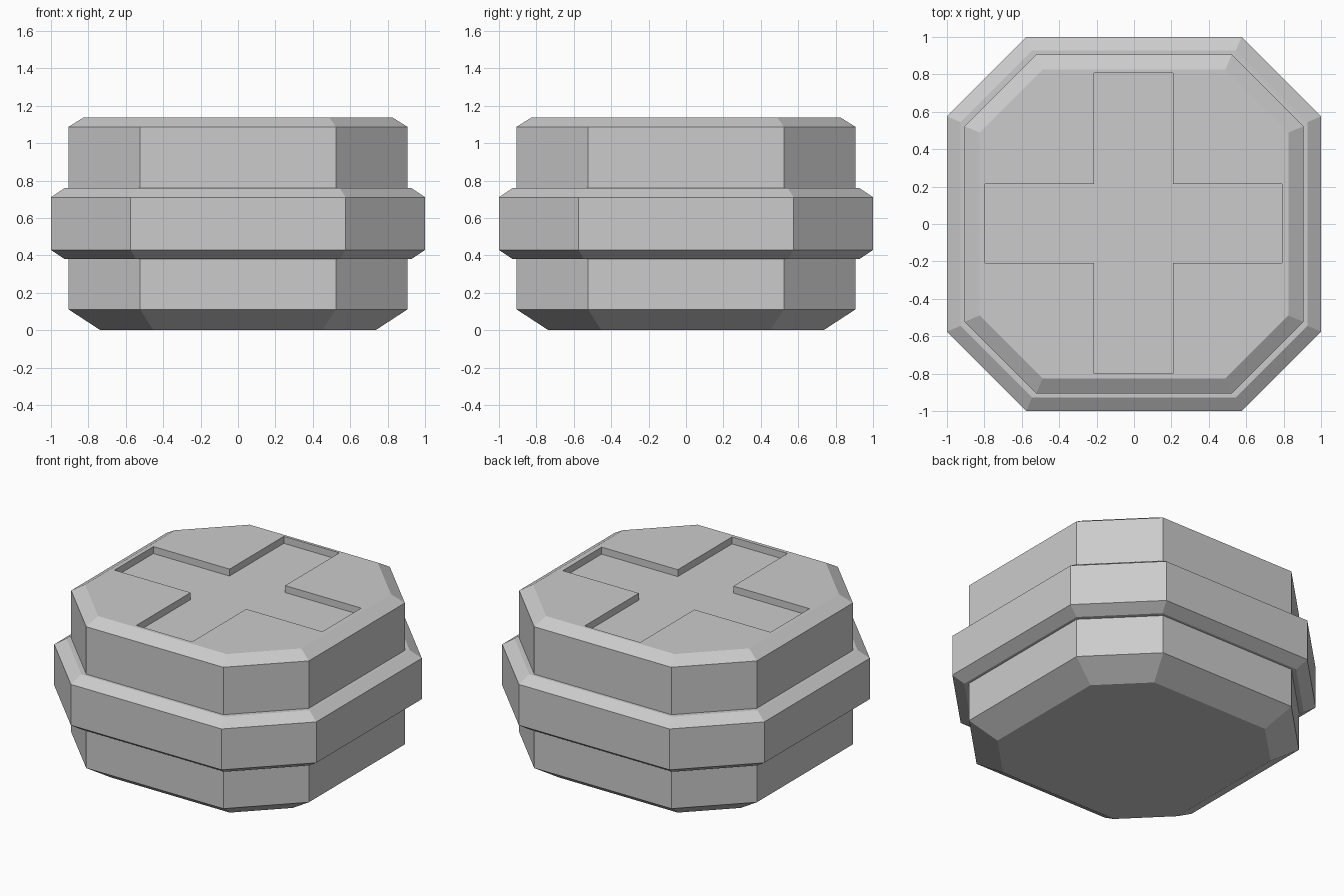
import bpy, bmesh, math

if "Cube" in bpy.data.objects:
    bpy.data.objects.remove(bpy.data.objects["Cube"])


def octagon(half, flat, inset, z):
    # Octagon with equal inset on every side
    a = half - inset
    c = flat - inset * math.tan(math.radians(22.5))
    return [(x, y, z) for x, y in ((a, -c), (a, c), (c, a), (-c, a),
                                   (-a, c), (-a, -c), (-c, -a), (c, -a))]


def loft(name, sections):
    # Solid from stacked outlines with the same point count
    bm = bmesh.new()
    rings = [[bm.verts.new(p) for p in s] for s in sections]
    n = len(rings[0])
    for lower, upper in zip(rings, rings[1:]):
        for i in range(n):
            j = (i + 1) % n
            bm.faces.new((lower[i], lower[j], upper[j], upper[i]))
    bm.faces.new(rings[0][::-1])
    bm.faces.new(rings[-1])
    bmesh.ops.recalc_face_normals(bm, faces=bm.faces)
    mesh = bpy.data.meshes.new(name)
    bm.to_mesh(mesh)
    bm.free()
    obj = bpy.data.objects.new(name, mesh)
    bpy.context.collection.objects.link(obj)
    return obj


# Main body with a deep lower chamfer and a shallow upper one
body = loft("body", [octagon(0.907, 0.523, d, z) for d, z in
                     ((0.172, 0.0), (0, 0.112), (0, 1.087), (0.082, 1.138))])

# Chamfered band around the middle
band = loft("band", [octagon(1.0, 0.575, d, z) for d, z in
                     ((0.073, 0.38), (0, 0.429), (0, 0.711), (0.073, 0.76))])

# Cross-shaped recess in the top
w, lx, ly = 0.212, 0.793, 0.803
cross = [(w, -ly), (w, -w), (lx, -w), (lx, w), (w, w), (w, ly),
         (-w, ly), (-w, w), (-lx, w), (-lx, -w), (-w, -w), (-w, -ly)]
cutter = loft("cross_cutter", [[(x - 0.003, y + 0.003, z) for x, y in cross]
                               for z in (1.09, 1.3)])
cutter.hide_render = True

cut = body.modifiers.new("cross_recess", 'BOOLEAN')
cut.operation = 'DIFFERENCE'
cut.solver = 'EXACT'
cut.object = cutter
bpy.context.view_layer.objects.active = body
bpy.ops.object.modifier_apply(modifier=cut.name)
bpy.data.objects.remove(cutter)
